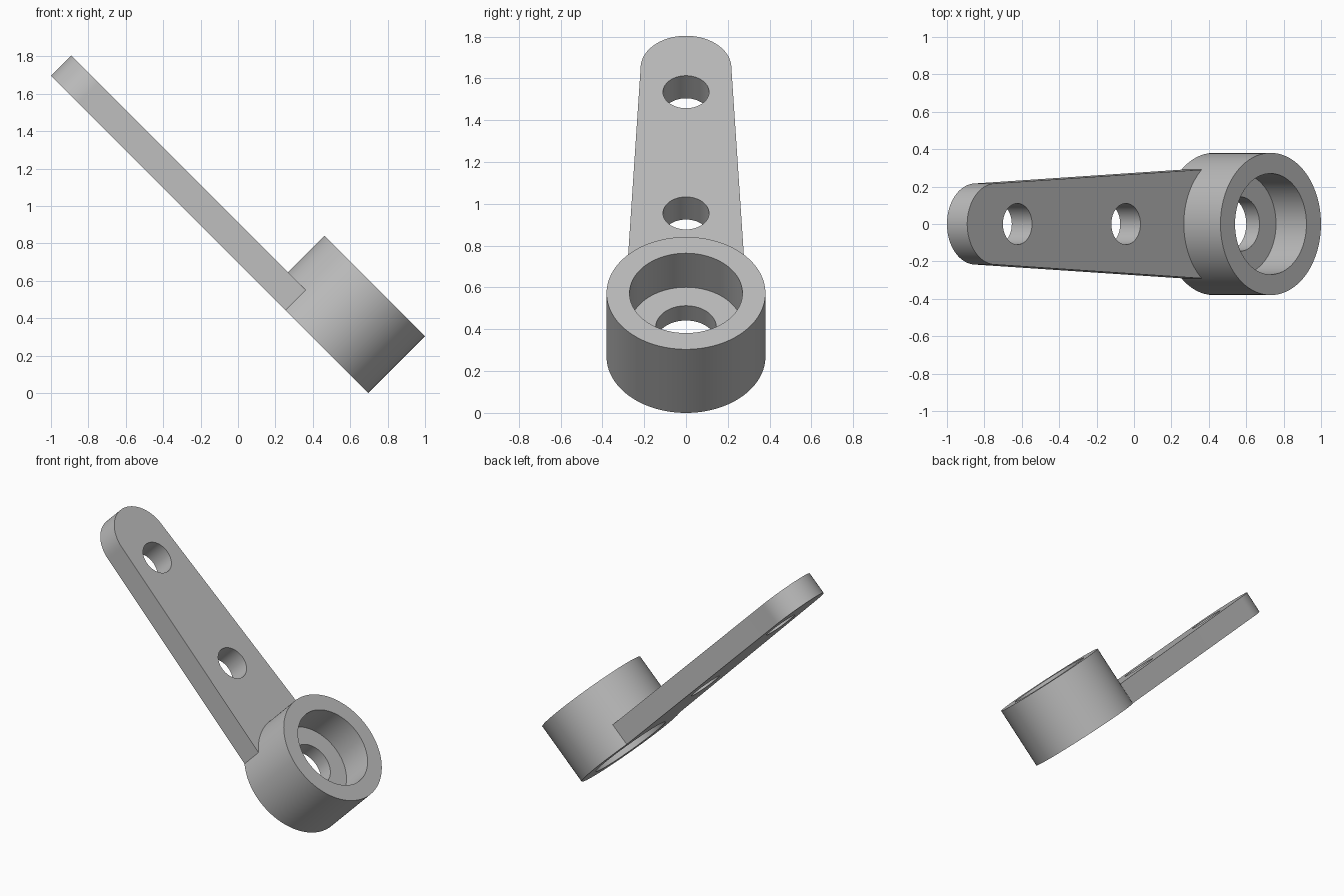
import bpy, bmesh, math
from mathutils import Matrix

cube = bpy.data.objects.get("Cube")
if cube:
    bpy.data.objects.remove(cube, do_unlink=True)

LENGTH, HUB_R, HUB_H = 2.398, 0.38, 0.43
ARM_T, TIP_R, ROOT_HALF = 0.153, 0.217, 0.302
HUB_X = LENGTH - HUB_R

grey = bpy.data.materials.new("plain_grey")
grey.use_nodes = True
grey.diffuse_color = (0.5, 0.5, 0.5, 1)
grey.node_tree.nodes["Principled BSDF"].inputs["Base Color"].default_value = (0.5, 0.5, 0.5, 1)


def make_object(name, bm):
    bmesh.ops.recalc_face_normals(bm, faces=bm.faces)
    mesh = bpy.data.meshes.new(name)
    bm.to_mesh(mesh)
    bm.free()
    mesh.materials.append(grey)
    obj = bpy.data.objects.new(name, mesh)
    bpy.context.collection.objects.link(obj)
    return obj


def cylinder(name, x, radius, z0, z1, segments=96):
    bm = bmesh.new()
    bmesh.ops.create_cone(bm, cap_ends=True, segments=segments, radius1=radius, radius2=radius,
                          depth=z1 - z0, matrix=Matrix.Translation((x, 0, (z0 + z1) / 2)))
    return make_object(name, bm)


def combine(target, tool, operation):
    mod = target.modifiers.new(tool.name, "BOOLEAN")
    mod.operation, mod.solver, mod.object = operation, "EXACT", tool
    bpy.context.view_layer.objects.active = target
    bpy.ops.object.modifier_apply(modifier=mod.name)
    bpy.data.objects.remove(tool, do_unlink=True)


# Tapered arm with a rounded tip, lying flat along x
bm = bmesh.new()
steps = 48
outline = [(HUB_X, ROOT_HALF)]
for i in range(steps + 1):
    a = math.pi / 2 + math.pi * i / steps
    outline.append((TIP_R + TIP_R * math.cos(a), TIP_R * math.sin(a)))
outline.append((HUB_X, -ROOT_HALF))
face = bm.faces.new([bm.verts.new((x, y, 0)) for x, y in outline])
top = bmesh.ops.extrude_face_region(bm, geom=[face])["geom"]
bmesh.ops.translate(bm, vec=(0, 0, ARM_T), verts=[v for v in top if isinstance(v, bmesh.types.BMVert)])
lever = make_object("lever_arm_with_hub", bm)

# Hub joined to the wide end
combine(lever, cylinder("hub", HUB_X, HUB_R, 0, HUB_H, 128), "UNION")

# Upper bore, lower recess, centre hole and the two arm holes
for name, x, radius, z0, z1 in (
        ("upper_bore", HUB_X, 0.27, 0.2, 0.6),
        ("lower_recess", HUB_X, 0.27, -0.2, 0.1),
        ("centre_hole", HUB_X, 0.145, -0.1, 0.5),
        ("tip_hole", 0.38, 0.11, -0.1, 0.3),
        ("middle_hole", 1.2, 0.11, -0.1, 0.3)):
    combine(lever, cylinder(name, x, radius, z0, z1), "DIFFERENCE")

# Tilt the lever so the hub rests on the ground
lever.rotation_euler = (0, math.pi / 4, 0)
lever.location = (-1, 0, LENGTH * math.sqrt(0.5))
bpy.ops.object.select_all(action="DESELECT")
lever.select_set(True)
bpy.context.view_layer.objects.active = lever
bpy.ops.object.shade_smooth_by_angle(angle=math.radians(30))
